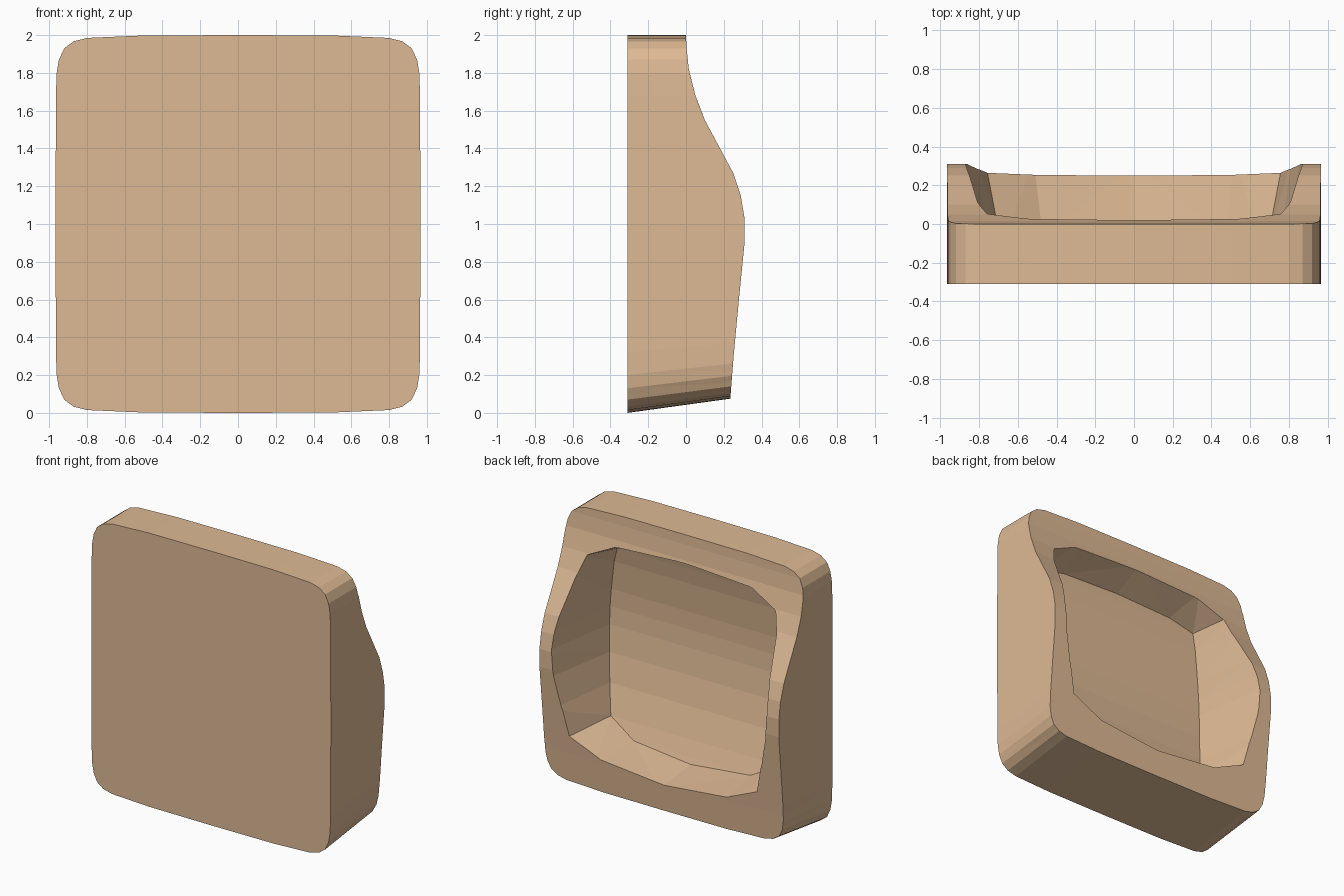
import bpy, bmesh

if "Cube" in bpy.data.objects:
    bpy.data.objects.remove(bpy.data.objects["Cube"])

# Back surface depth by height (side profile)
PROFILE = [(2.05, 0.0), (2.0, 0.0), (1.93, 0.003), (1.82, 0.015), (1.68, 0.05), (1.55, 0.10),
           (1.41, 0.175), (1.27, 0.25), (1.15, 0.29), (1.03, 0.31), (0.9, 0.31),
           (0.6, 0.28), (0.3, 0.252), (0.08, 0.235), (-0.1, 0.22)]


def back_y(z):
    for (z1, y1), (z0, y0) in zip(PROFILE, PROFILE[1:]):
        if z >= z0:
            return y0 + (y1 - y0) * (z - z0) / (z1 - z0)
    return PROFILE[-1][1]


def make_object(name, bm):
    bmesh.ops.recalc_face_normals(bm, faces=bm.faces[:])
    me = bpy.data.meshes.new(name)
    bm.to_mesh(me)
    bm.free()
    ob = bpy.data.objects.new(name, me)
    bpy.context.collection.objects.link(ob)
    return ob


def loft(name, ring_a, ring_b, strips=False):
    """Join two equal rings; strips caps them with left-right mirrored quads."""
    bm = bmesh.new()
    rings = [[bm.verts.new(p) for p in r] for r in (ring_a, ring_b)]
    n = len(ring_a)
    for i in range(n):
        j = (i + 1) % n
        f = bm.faces.new((rings[0][i], rings[0][j], rings[1][j], rings[1][i]))
        bmesh.ops.triangulate(bm, faces=[f])
    for r in rings:
        if strips:
            for i in range(n // 2):
                ids = [i, i + 1, (n - i - 1) % n, (n - i) % n]
                bm.faces.new([r[k] for k in dict.fromkeys(ids)])
        else:
            bm.faces.new(r)
    return make_object(name, bm)


def mirror(half):
    """Half ring from top centre to bottom centre, closed on the -x side."""
    return half + [(-x, y, z) for x, y, z in half[-2:0:-1]]


# Side profile block
side = [(-0.31, -0.1)] + [(y, z) for z, y in reversed(PROFILE)] + [(-0.31, 2.05)]
panel = loft("dished_panel", [(-1.1, y, z) for y, z in side], [(1.1, y, z) for y, z in side])

# Rounded square outline whose underside rises toward the back
corner = [(0, 1.0), (0.5, 0.998), (0.8, 0.985), (0.87, 0.967), (0.92, 0.93),
          (0.948, 0.87), (0.96, 0.8), (0.964, 0.68)]
outline = [(x, 1 + h) for x, h in corner] + [(0.966, 1.0)] + [(x, 1 - h) for x, h in reversed(corner)]


def outline_ring(y, lift):
    return mirror([(x, y, z + lift * max(0, 1 - z)) for x, z in outline])


# The underside lifts 0.075 over the depth; the cutter overshoots only at the back
outline_cutter = loft("outline_cutter", outline_ring(-0.31, 0.0), outline_ring(0.5, 0.112))

# Recess: rim point (x, z) and matching floor point (x, z)
RECESS = [(0, 1.80, 0, 1.70), (0.52, 1.775, 0.47, 1.685), (0.757, 1.673, 0.69, 1.645),
          (0.80, 1.55, 0.73, 1.53), (0.84, 1.33, 0.77, 1.31), (0.862, 1.18, 0.782, 1.18),
          (0.87, 1.05, 0.783, 1.05), (0.855, 0.86, 0.768, 0.86), (0.81, 0.65, 0.737, 0.66),
          (0.757, 0.43, 0.685, 0.455), (0.51, 0.32, 0.47, 0.345), (0, 0.27, 0, 0.305)]
outer, floor = [], []
for rx, rz, fx, fz in RECESS:
    ry = back_y(rz)
    fy = -0.19 + 0.089 * (fz - 1.66) + 0.238 * (fz - 1.66) * (fz - 1.1)
    k = 1.2  # carry the wall a little past the rim
    outer.append((fx + (rx - fx) * k, fy + (ry - fy) * k, fz + (rz - fz) * k))
    floor.append((fx, fy, fz))
recess_cutter = loft("recess_cutter", mirror(outer), mirror(floor), strips=True)

# Trim to the outline, then hollow the back
for cutter, op in ((outline_cutter, 'INTERSECT'), (recess_cutter, 'DIFFERENCE')):
    m = panel.modifiers.new(cutter.name, 'BOOLEAN')
    m.operation = op
    m.solver = 'EXACT'
    m.object = cutter
bpy.context.view_layer.update()
result = bpy.data.meshes.new_from_object(
    panel.evaluated_get(bpy.context.evaluated_depsgraph_get()))
panel.modifiers.clear()
panel.data = result
for cutter in (outline_cutter, recess_cutter):
    bpy.data.objects.remove(cutter)

# Tan finish
tan = bpy.data.materials.new("tan")
tan.diffuse_color = (0.73, 0.49, 0.30, 1)
tan.use_nodes = True
tan.node_tree.nodes["Principled BSDF"].inputs["Base Color"].default_value = tan.diffuse_color
panel.data.materials.clear()
panel.data.materials.append(tan)
